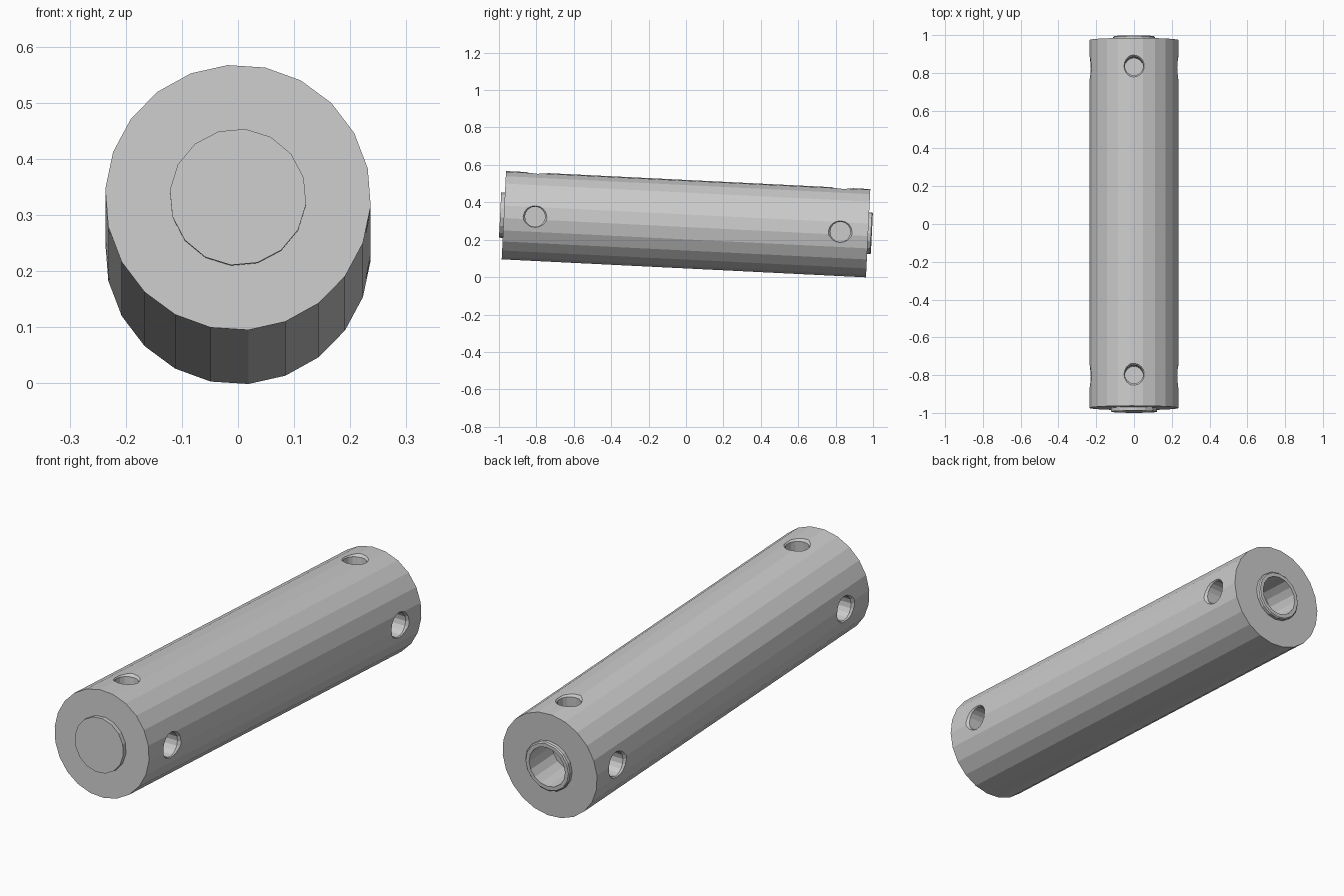
import bpy, bmesh
from math import radians, sin, cos, tau
from mathutils import Vector, Matrix

if "Cube" in bpy.data.objects:
    bpy.data.objects.remove(bpy.data.objects["Cube"])

TILT = Matrix.Translation((0, 0, 0.283)) @ Matrix.Rotation(radians(-2.83), 4, 'X')


def lathe(name, axis, start, profile, sides, phase=0.0):
    """Closed solid: rings of (distance, radius) along axis from start."""
    axis, start = Vector(axis), Vector(start)
    u = axis.orthogonal().normalized() if abs(axis.y) < 0.5 else Vector((1, 0, 0))
    v = axis.cross(u)
    bm = bmesh.new()
    rings = []
    for d, r in profile:
        rings.append([bm.verts.new(start + axis * d
                                   + u * r * cos(phase + tau * i / sides)
                                   + v * r * sin(phase + tau * i / sides))
                      for i in range(sides)])
    for a, b in zip(rings, rings[1:]):
        for i in range(sides):
            j = (i + 1) % sides
            bm.faces.new((a[i], a[j], b[j], b[i]))
    bm.faces.new(rings[0][::-1])
    bm.faces.new(rings[-1])
    bmesh.ops.recalc_face_normals(bm, faces=bm.faces[:])
    mesh = bpy.data.meshes.new(name)
    bm.to_mesh(mesh)
    bm.free()
    ob = bpy.data.objects.new(name, mesh)
    bpy.context.collection.objects.link(ob)
    ob.matrix_world = TILT
    return ob


def cut(target, cutter):
    mod = target.modifiers.new("cut_" + cutter.name, 'BOOLEAN')
    mod.operation = 'DIFFERENCE'
    mod.solver = 'EXACT'
    mod.object = cutter
    cutter.hide_render = True
    cutter.display_type = 'WIRE'


def bake(ob):
    """Turn the modifier result into plain mesh."""
    dg = bpy.context.evaluated_depsgraph_get()
    mesh = bpy.data.meshes.new_from_object(ob.evaluated_get(dg))
    ob.modifiers.clear()
    ob.data = mesh


# main 22-sided cylinder
PHASE = radians(90 - 4.5)
body = lathe("body", (0, 1, 0), (0, -0.975, 0), [(0, 0.237), (1.95, 0.237)], 22, PHASE)
# solid plug on the front end
lathe("front_plug", (0, -1, 0), (0, -0.965, 0), [(0, 0.122), (0.03, 0.122)], 16, radians(84))
# collar around the open rear bore
collar = lathe("rear_collar", (0, 1, 0), (0, 0.965, 0), [(0, 0.112), (0.025, 0.112), (0.03, 0.107)], 16)

cutters = []
bore = lathe("bore_cutter", (0, -1, 0), (0, 1.05, 0), [(0, 0.09), (0.22, 0.09)], 16)
cut(body, bore)
cut(collar, bore)
cutters.append(bore)

# chamfered pin holes: both sides and the top, near each end
for y in (-0.808, 0.826):
    for d in ((1, 0, 0), (-1, 0, 0), (0, 0, 1)):
        r = 0.054 if d[2] == 0 else 0.049
        axis = -Vector(d)
        hole = lathe("hole_cutter", axis, Vector(d) * 0.25 + Vector((0, y, 0)),
                     [(0, r + 0.018), (0.013, r + 0.011), (0.026, r), (0.15, r)], 16)
        cut(body, hole)
        cutters.append(hole)

bpy.context.view_layer.update()
bake(body)
bake(collar)
for c in cutters:
    bpy.data.objects.remove(c, do_unlink=True)
